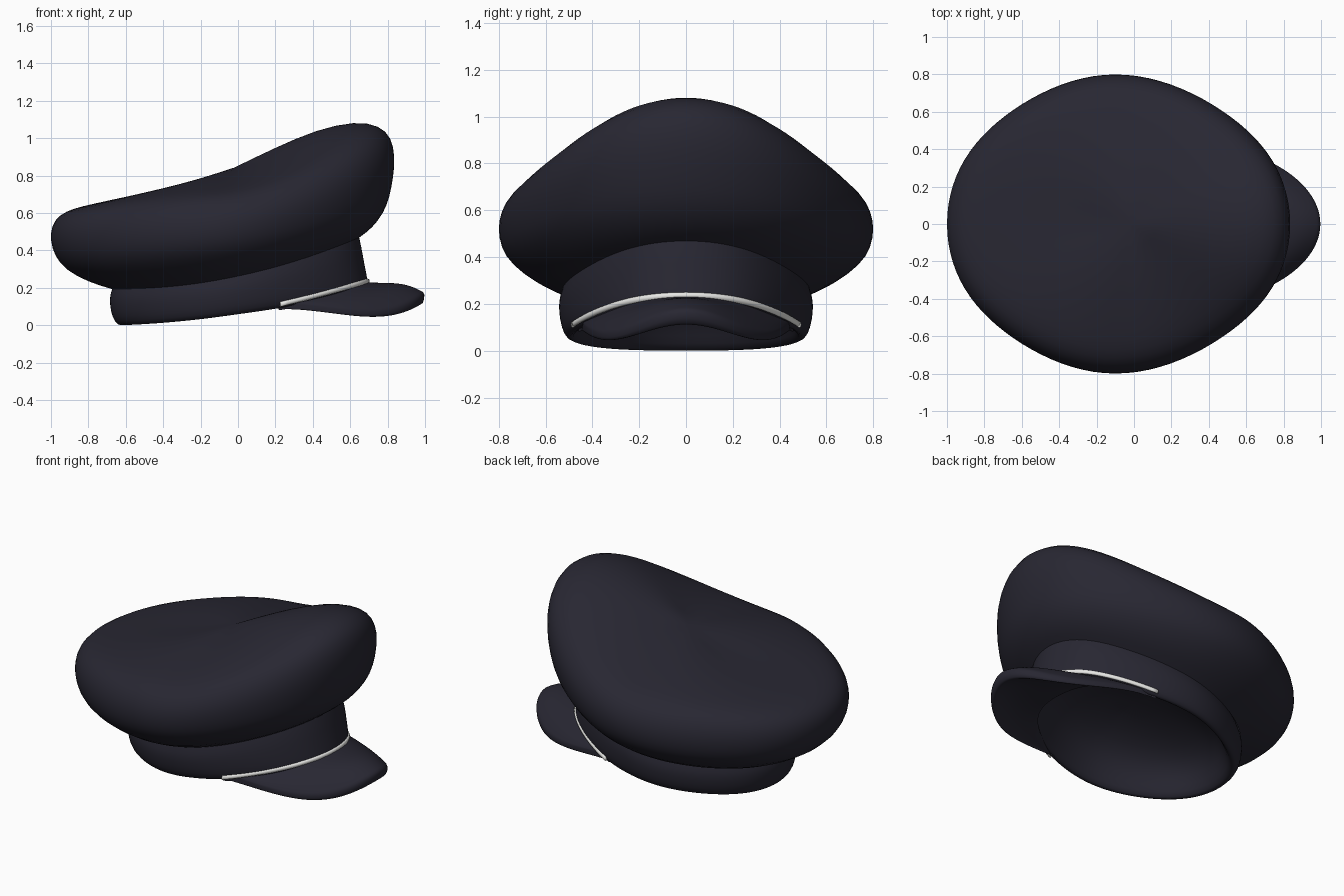
import bpy, bmesh, math

if "Cube" in bpy.data.objects:
    bpy.data.objects.remove(bpy.data.objects["Cube"])


def material(name, rgb):
    m = bpy.data.materials.new(name)
    m.diffuse_color = (*rgb, 1)
    m.use_nodes = True
    m.node_tree.nodes["Principled BSDF"].inputs["Base Color"].default_value = m.diffuse_color
    return m


navy = material("dark navy cloth", (0.021, 0.020, 0.032))
white = material("white piping", (0.80, 0.80, 0.78))


def finish(name, bm, mat, subdiv):
    bmesh.ops.recalc_face_normals(bm, faces=bm.faces)
    me = bpy.data.meshes.new(name)
    bm.to_mesh(me)
    bm.free()
    me.materials.append(mat)
    for p in me.polygons:
        p.use_smooth = True
    ob = bpy.data.objects.new(name, me)
    bpy.context.collection.objects.link(ob)
    if subdiv:
        ob.modifiers.new("smooth", 'SUBSURF').levels = subdiv
        ob.modifiers["smooth"].render_levels = subdiv
    return ob


def ring_point(ring, t, mix, squeeze):
    """Point on an egg-shaped ring given by its front, side and back values."""
    xf, xs, ys, xb, zf, zs, zb = ring
    c, s = math.cos(t), math.sin(t)
    x = xs + ((xf - xs) if c > 0 else (xs - xb)) * c
    y = ys * s * (1 - squeeze * 4 * s * s * c * c)
    tilted = zs + (zf - zb) / 2 * c + ((zf + zb) / 2 - zs) * c * c
    domed = zs + ((zf if c > 0 else zb) - zs) * abs(c) ** 1.65
    return x, y, tilted + (domed - tilted) * mix


def loft(name, rings, domed, squeeze, centre, n=48):
    bm = bmesh.new()
    rows = [[bm.verts.new(ring_point(r, 2 * math.pi * i / n, domed * min(1, k / 6), squeeze))
             for i in range(n)] for k, r in enumerate(rings)]
    for a, b in zip(rows, rows[1:]):
        for i in range(n):
            j = (i + 1) % n
            bm.faces.new((a[i], a[j], b[j], b[i]))
    tip = bm.verts.new(centre)
    for i in range(n):
        bm.faces.new((rows[-1][i], rows[-1][(i + 1) % n], tip))
    return finish(name, bm, navy, 1)


# Crown: rings of (front x, side x, side y, back x, front z, side z, back z)
loft("crown", [
    (.65, -.02, .53, -.68, .47, .258, .195),
    (.72, -.04, .65, -.80, .52, .305, .23),
    (.78, -.08, .755, -.925, .60, .38, .295),
    (.812, -.1, .795, -.982, .68, .445, .37),
    (.834, -.1, .806, -1.006, .80, .52, .45),
    (.842, -.1, .795, -1.001, .90, .59, .53),
    (.824, -.1, .755, -.96, 1.005, .66, .59),
    (.76, -.1, .685, -.88, 1.07, .707, .625),
    (.63, -.08, .57, -.78, 1.094, .74, .648),
    (.42, -.06, .40, -.54, 1.047, .782, .70),
    (.20, -.04, .20, -.28, .95, .822, .752),
], .9, .045, (-.02, 0, .843))

# Head band with turned-under edge and inner lining
BAND_SQUEEZE = .05
loft("head_band", [
    (.64, -.02, .52, -.66, .51, .29, .23),
    (.662, -.02, .545, -.69, .42, .22, .16),
    (.678, -.02, .545, -.685, .32, .17, .10),
    (.70, -.02, .535, -.675, .22, .10, .045),
    (.70, -.02, .512, -.645, .18, .056, -.002),
    (.67, -.02, .48, -.61, .18, .053, -.002),
    (.63, -.02, .46, -.58, .23, .11, .06),
    (.57, -.02, .42, -.54, .32, .21, .15),
    (.44, -.02, .33, -.43, .38, .29, .23),
    (.22, -.02, .17, -.22, .39, .34, .30),
], 0, BAND_SQUEEZE, (-.02, 0, .345))

# Visor: surface spanning from the band arc to the rounded outer brim
SPREAD = math.radians(72)


def band_arc(u, rx, ry):
    t = u * SPREAD
    c, s = math.cos(t), math.sin(t)
    return (-.02 + rx * c, ry * s * (1 - BAND_SQUEEZE * 4 * s * s * c * c),
            .103 + .13 * math.cos(u * math.pi / 2))


def brim_edge(u):
    f = u * math.pi / 2
    return (.2 + .803 * math.cos(f), .445 * math.sin(f),
            .12 + .052 * math.cos(f) ** 2 - .068 * math.sin(2 * f) ** 2)


bm = bmesh.new()
NU, NV = 36, 14
grid, low = [], []
for i in range(NU + 1):
    u = .98 * (2 * i / NU - 1)
    cu = math.cos(u * math.pi / 2)
    p, q = band_arc(u, .70, .50), brim_edge(u)
    row, row2 = [], []
    for j in range(NV + 1):
        v = j / NV
        x, y, z = [a + (b - a) * v for a, b in zip(p, q)]
        z += .025 * math.sin(math.pi * v ** 1.5) * cu
        # underside runs lower in the middle and further back under the band
        drop = .032 + .055 * cu ** 4 * (1 - .4 * v ** 3)
        row.append(bm.verts.new((x, y, z)))
        row2.append(bm.verts.new((x - .10 * cu * (1 - v) - .012 * v * cu, y, z - drop)))
    grid.append(row)
    low.append(row2)
for a, b, c, d in zip(grid, grid[1:], low, low[1:]):
    for j in range(NV):
        bm.faces.new((a[j], a[j + 1], b[j + 1], b[j]))
        bm.faces.new((c[j], d[j], d[j + 1], c[j + 1]))
border = [(i, 0) for i in range(NU)] + [(NU, j) for j in range(NV)] \
    + [(i, NV) for i in range(NU, 0, -1)] + [(0, j) for j in range(NV, 0, -1)]
for (i, j), (k, l) in zip(border, border[1:] + border[:1]):
    bm.faces.new((grid[i][j], grid[k][l], low[k][l], low[i][j]))
finish("visor", bm, navy, 1)

# White piping: flat cord following the joint of band and visor
bm = bmesh.new()
N, K = 48, 8
tube = []
for i in range(N + 1):
    u = .97 * (2 * i / N - 1)
    row = []
    for k in range(K):
        a = 2 * math.pi * k / K
        r = .010 * math.cos(a)
        x, y, z = band_arc(u, .714 + r, .526 + r)
        row.append(bm.verts.new((x, y, z + .003 + .014 * math.sin(a))))
    tube.append(row)
for a, b in zip(tube, tube[1:]):
    for k in range(K):
        m = (k + 1) % K
        bm.faces.new((a[k], a[m], b[m], b[k]))
bm.faces.new(tube[0])
bm.faces.new(tube[-1])
finish("white_piping", bm, white, 0)
